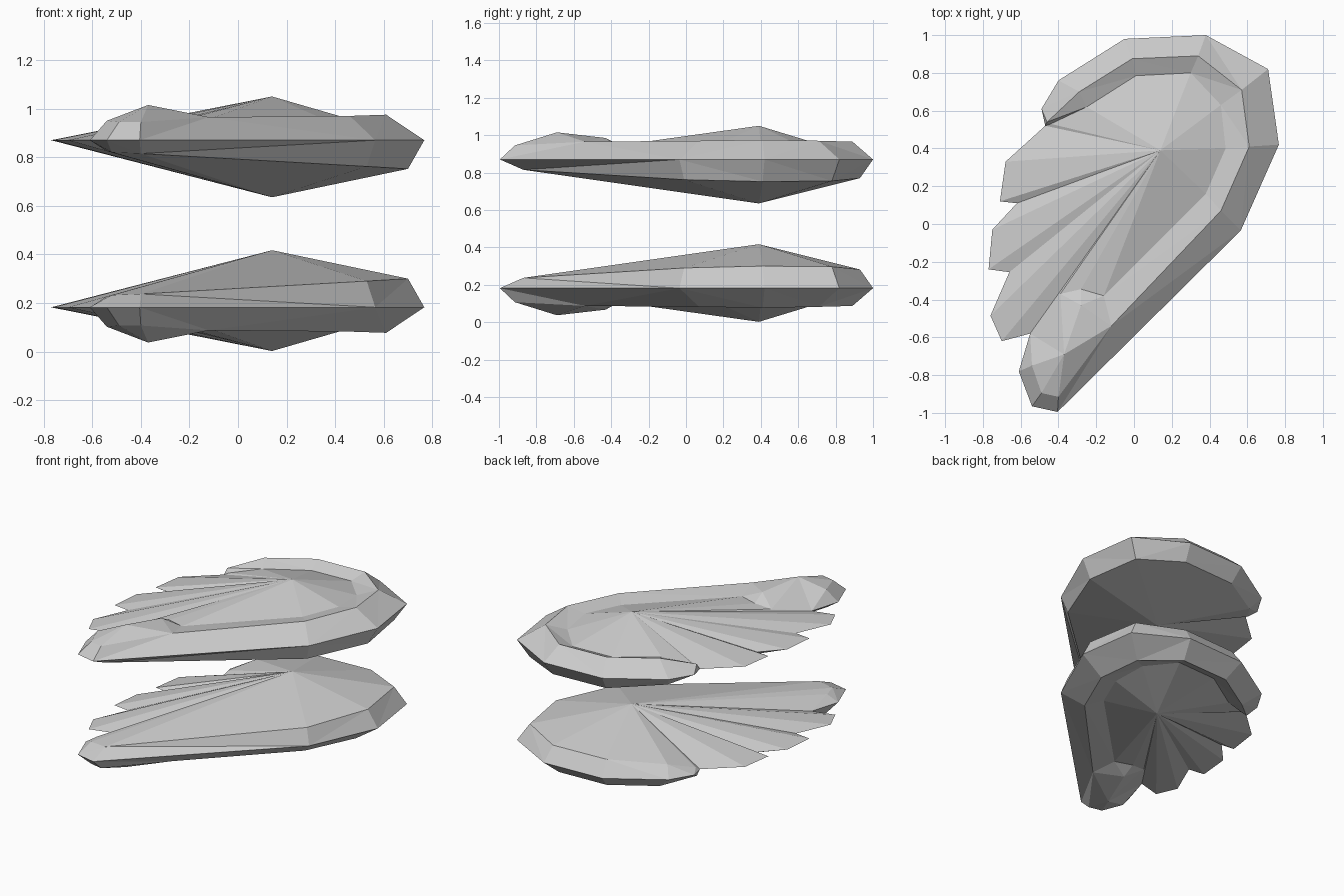
import bpy, bmesh

if "Cube" in bpy.data.objects:
    bpy.data.objects.remove(bpy.data.objects["Cube"])

# Rim outline, from upper tip clockwise to the end of the long arm
rim = [(-.49, .61), (-.40, .76), (-.05, .98), (.38, 1.0), (.71, .82), (.767, .42),
       (.565, -.035), (-.405, -.995), (-.54, -.965), (-.61, -.78)]
# Feather tips between arm and upper rim (three feathers with valleys)
feathers = [(-.55, -.58), (-.70, -.62), (-.76, -.485), (-.66, -.255), (-.77, -.24), (-.75, -.03),
            (-.62, .11), (-.71, .12), (-.68, .33), (-.47, .52)]
# Raised crest of the rim, and the groove inside it
crest = [(-.46, .54, .04), (-.29, .70, .095), (-.01, .875, .095), (.34, .89, .095),
         (.57, .71, .10), (.61, .41, .105), (.46, .07, .10)]
groove = [(-.44, .53, .015), (-.25, .62, .06), (.01, .785, .055), (.30, .80, .055),
          (.46, .63, .065), (.485, .40, .08), (.38, .16, .075)]
# Swollen end of the arm: rim edge, knuckle, peak, ridge, upper edge
bulge_edge = [(-.40, -.915, .075), (-.49, -.895, .075), (-.54, -.75, .08)]
knuckle, peak, ridge = (-.12, -.54, .095), (-.37, -.69, .145), (-.28, -.43, .115)
bulge_top = [(-.16, -.38, .072), (-.28, -.345, .07), (-.39, -.37, .05)]
# Bevel ring on the plain side
back = [(-.46, .55, -.02), (-.35, .70, -.07), (-.03, .91, -.10), (.36, .93, -.10), (.64, .78, -.115),
        (.70, .41, -.118), (.53, -.01, -.108), (-.40, -.87, -.055), (-.52, -.85, -.05), (-.54, -.76, -.045)]


def make_wing(name, base, side):
    bm = bmesh.new()

    def add(pts):
        return [bm.verts.new((p[0], p[1], base + side * (p[2] if len(p) > 2 else 0))) for p in pts]

    def strip(a, b):
        for i in range(len(a) - 1):
            bm.faces.new((a[i], a[i + 1], b[i + 1], b[i]))

    def fan(ring, centre):
        for a, b in zip(ring, ring[1:]):
            bm.faces.new((a, b, centre))

    R, F, C, G, B = (add(p) for p in (rim, feathers, crest, groove, back))
    E, T = add(bulge_edge), add(bulge_top)
    K, P, Q, hub, keel = add([knuckle, peak, ridge, (.14, .39, .18), (.14, .39, -.235)])
    arm, tip = F[0], F[-1]

    # Detailed side: outer bevel, groove wall, central fan
    strip(R[:7], C)
    strip(C, G)
    bm.faces.new((R[6], R[7], E[0], K))
    bm.faces.new((R[6], K, C[6]))
    bm.faces.new((C[6], K, T[0], G[6]))
    bm.faces.new((tip, R[0], C[0]))
    bm.faces.new((tip, C[0], G[0]))
    fan(G + T + F + [G[0]], hub)

    # Swollen arm end
    strip(R[7:], E)
    bm.faces.new((R[9], arm, E[2]))
    fan([K] + E + [arm, T[2], Q, K], P)
    fan([K] + T, Q)

    # Plain side: bevel and fan
    strip(R, B)
    bm.faces.new((R[9], arm, B[9]))
    bm.faces.new((tip, R[0], B[0]))
    fan(B + F + [B[0]], keel)

    bmesh.ops.triangulate(bm, faces=[f for f in bm.faces if len(f.verts) > 3])
    bmesh.ops.recalc_face_normals(bm, faces=bm.faces[:])
    mesh = bpy.data.meshes.new(name)
    bm.to_mesh(mesh)
    bm.free()
    bpy.context.collection.objects.link(bpy.data.objects.new(name, mesh))


# Two wings mirrored back to back
make_wing("upper_wing", .87, 1)
make_wing("lower_wing", .182, -1)
